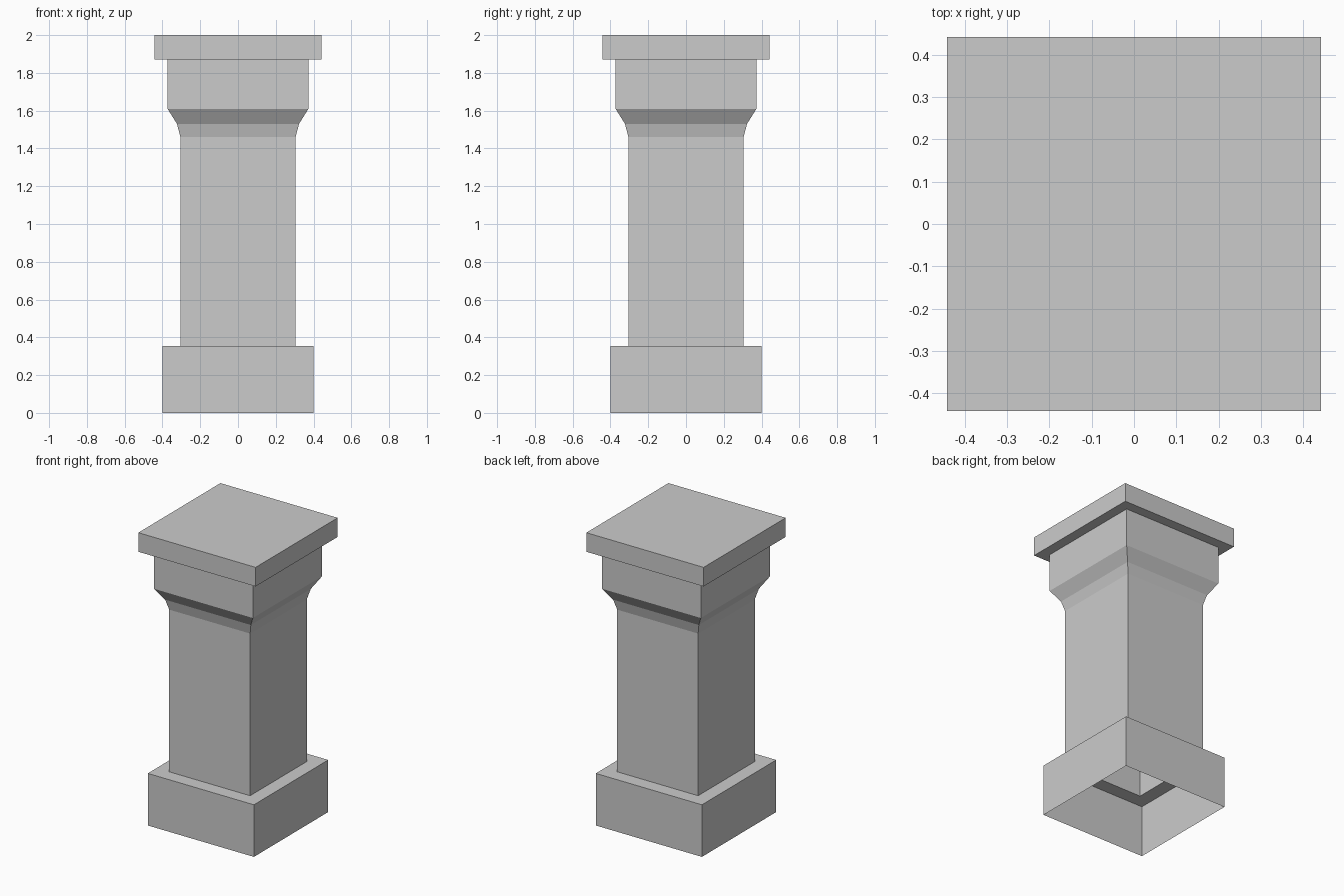
import bpy
import bmesh

cube = bpy.data.objects.get("Cube")
if cube:
    bpy.data.objects.remove(cube, do_unlink=True)

stone = bpy.data.materials.new("grey_stone")
stone.use_nodes = True
colour = (0.6, 0.6, 0.6, 1)
stone.diffuse_color = colour
stone.node_tree.nodes["Principled BSDF"].inputs["Base Color"].default_value = colour


def square_shell(name, profile, top_closed=False):
    """Stack square rings of (half width, height) into a shell open below."""
    bm = bmesh.new()
    rings = [[bm.verts.new((sx * w, sy * w, z))
              for sx, sy in ((-1, -1), (1, -1), (1, 1), (-1, 1))]
             for w, z in profile]
    for low, high in zip(rings, rings[1:]):
        for i in range(4):
            j = (i + 1) % 4
            bm.faces.new((low[i], low[j], high[j], high[i]))
    if top_closed:
        bm.faces.new(rings[-1])
    mesh = bpy.data.meshes.new(name)
    bm.to_mesh(mesh)
    bm.free()
    mesh.materials.append(stone)
    obj = bpy.data.objects.new(name, mesh)
    bpy.context.collection.objects.link(obj)
    return obj


BASE, SHAFT, NECK, CAP = 0.4, 0.305, 0.373, 0.442

# Hollow plinth with a ledge running in to the shaft
square_shell("plinth", [(BASE, 0), (BASE, 0.355), (SHAFT, 0.355)])
# Hollow shaft
square_shell("shaft", [(SHAFT, 0.355), (SHAFT, 1.46)])
# Flared neck
square_shell("flared_neck", [(SHAFT, 1.46), (0.323, 1.53), (NECK, 1.61), (NECK, 1.87)])
# Overhanging cap slab
square_shell("cap", [(NECK, 1.87), (CAP, 1.87), (CAP, 2)], top_closed=True)
